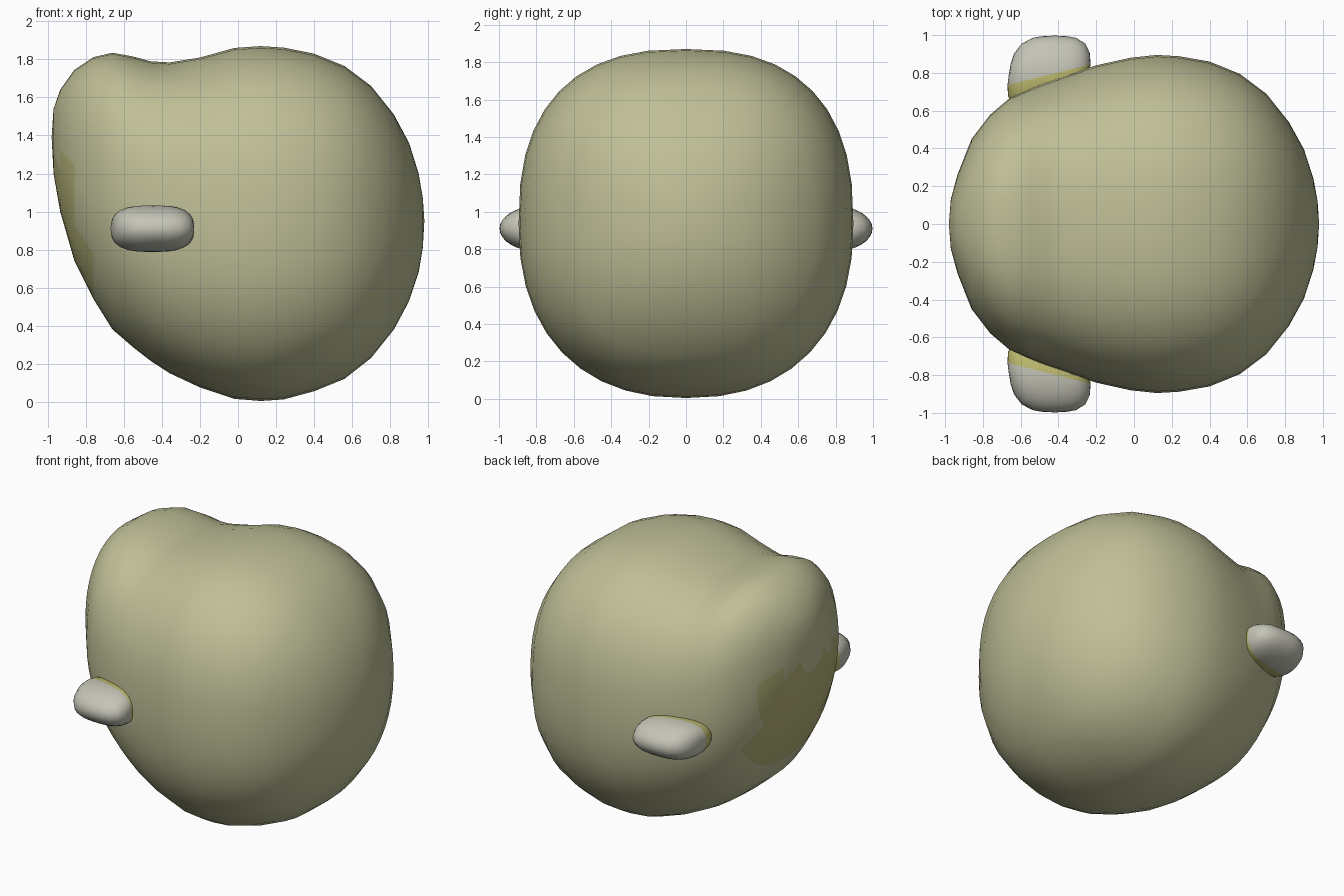
import bpy, bmesh
from math import sin, cos, pi

if "Cube" in bpy.data.objects:
    bpy.data.objects.remove(bpy.data.objects["Cube"])


def material(name, rgb):
    m = bpy.data.materials.new(name)
    m.diffuse_color = (*rgb, 1)
    m.use_nodes = True
    m.node_tree.nodes["Principled BSDF"].inputs["Base Color"].default_value = m.diffuse_color
    return m


olive = material("olive", (0.52, 0.52, 0.31))
dark_olive = material("dark_olive", (0.46, 0.45, 0.19))
pale = material("pale_grey", (0.55, 0.55, 0.47))
yellow = material("yellow", (0.52, 0.50, 0.16))


def spow(v, e):
    return (abs(v) ** e) * (1 if v >= 0 else -1)


def finish(bm, name, mats):
    bmesh.ops.recalc_face_normals(bm, faces=bm.faces)
    for f in bm.faces:
        f.smooth = True
    me = bpy.data.meshes.new(name)
    bm.to_mesh(me)
    bm.free()
    for m in mats:
        me.materials.append(m)
    ob = bpy.data.objects.new(name, me)
    bpy.context.collection.objects.link(ob)
    return ob


# Body sections along x: x, top z, bottom z, half width
SECTIONS = [
    (-0.97, 1.54, 1.20, 0.13), (-0.935, 1.64, 1.00, 0.26),
    (-0.86, 1.745, 0.74, 0.45), (-0.76, 1.812, 0.54, 0.58),
    (-0.66, 1.835, 0.38, 0.665), (-0.55, 1.815, 0.285, 0.715),
    (-0.46, 1.79, 0.215, 0.75), (-0.36, 1.784, 0.15, 0.785),
    (-0.20, 1.81, 0.075, 0.84), (-0.02, 1.86, 0.015, 0.88),
    (0.12, 1.87, 0.004, 0.895), (0.24, 1.862, 0.012, 0.888),
    (0.40, 1.83, 0.055, 0.86), (0.56, 1.765, 0.12, 0.795),
    (0.70, 1.66, 0.23, 0.69), (0.82, 1.51, 0.38, 0.54),
    (0.90, 1.36, 0.53, 0.395), (0.95, 1.20, 0.68, 0.24),
    (0.972, 1.07, 0.81, 0.12),
]
SEG = 40


def build_body():
    bm = bmesh.new()
    rings = []
    for x, top, bot, w in SECTIONS:
        mid, h = (top + bot) / 2, (top - bot) / 2
        boxy = min(1, w / 0.7)
        ring = []
        for i in range(SEG):
            a = 2 * pi * i / SEG
            n = 2 + boxy * (0.5 if sin(a) > 0 else 0.3)
            ring.append(bm.verts.new((x, w * spow(cos(a), 2 / n),
                                      mid + h * spow(sin(a), 2 / n))))
        rings.append(ring)
    for r, s in zip(rings, rings[1:]):
        for i in range(SEG):
            j = (i + 1) % SEG
            bm.faces.new((r[i], r[j], s[j], s[i]))
    for ring, tip in ((rings[0], (-0.98, 0, 1.39)), (rings[-1], (0.98, 0, 0.95))):
        p = bm.verts.new(tip)
        for i in range(SEG):
            bm.faces.new((ring[i], ring[(i + 1) % SEG], p))
    # Darker patch below the brow bulge
    for f in bm.faces:
        c = f.calc_center_median()
        if c.x < -0.74 and c.z < 1.25 and abs(c.y) < 0.42:
            f.material_index = 1
    return finish(bm, "body", (olive, dark_olive))


def build_ear(name, side):
    bm = bmesh.new()
    bmesh.ops.create_uvsphere(bm, u_segments=24, v_segments=16, radius=1)
    for v in bm.verts:
        x, y, z = v.co
        r = (abs(x) ** 3 + (y * y + z * z) ** 1.5) ** (1 / 3)
        x, y, z = x / r, y / r, z / r
        v.co = (-0.45 + 0.213 * x + 0.03 * y, side * (0.79 + 0.207 * y),
                0.91 + 0.122 * z)
    # Yellow root next to the body
    for f in bm.faces:
        c = f.calc_center_median()
        f.material_index = 1 if abs(c.y) < 0.79 + 0.2 * (c.x + 0.45) else 0
    return finish(bm, name, (pale, yellow))


build_body()
build_ear("ear_left", -1)
build_ear("ear_right", 1)
